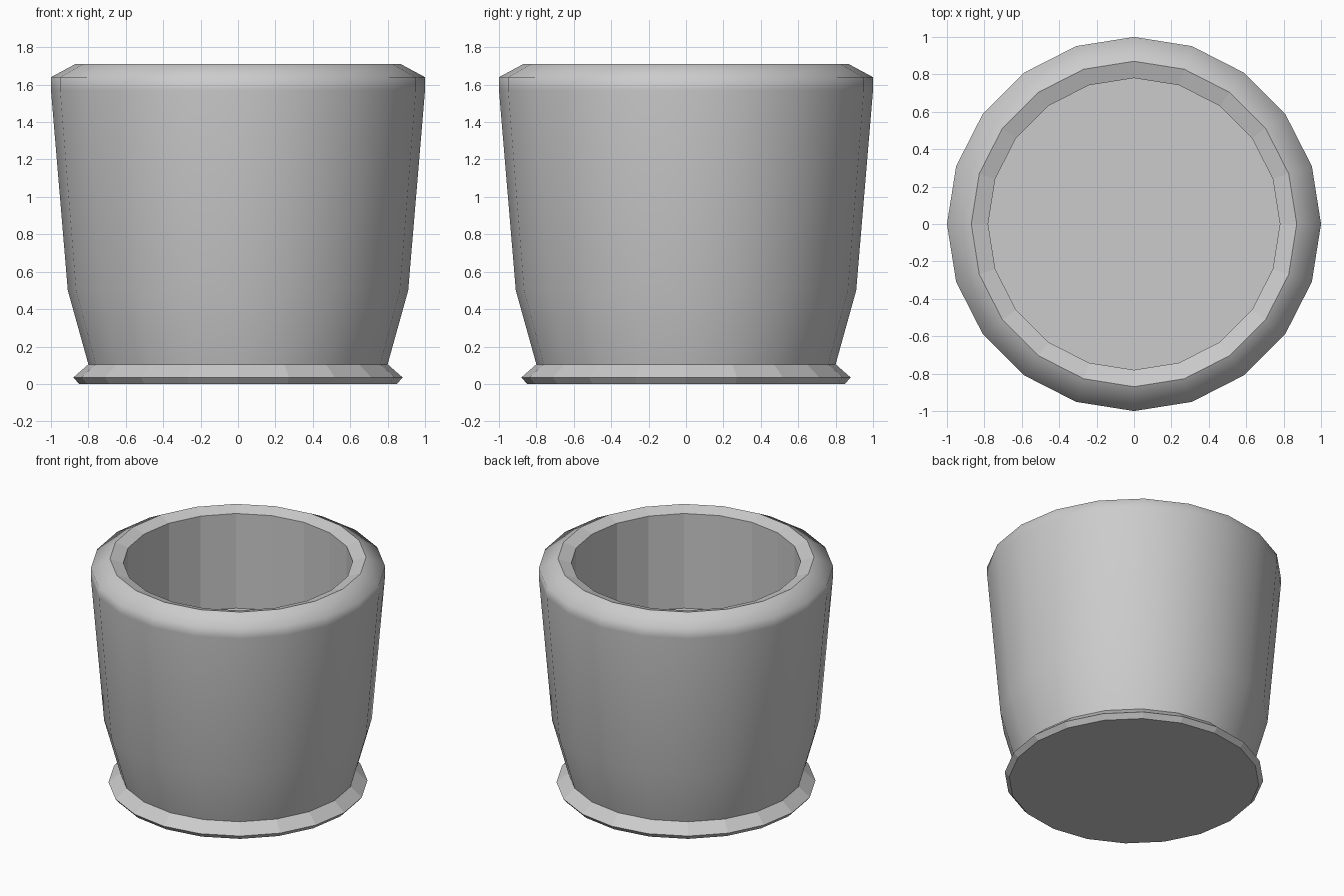
import bpy, bmesh
from math import cos, sin, pi

if "Cube" in bpy.data.objects:
    bpy.data.objects.remove(bpy.data.objects["Cube"])

SIDES = 20

def lathe(name, profile, smooth_bands=(), cap_start=False, cap_end=False):
    """Spin a (radius, z) profile round z; smooth-shade the chosen bands."""
    bm = bmesh.new()
    rings = [[bm.verts.new((r * cos(2 * pi * i / SIDES), r * sin(2 * pi * i / SIDES), z))
              for i in range(SIDES)] for r, z in profile]
    for b, (lo, hi) in enumerate(zip(rings, rings[1:])):
        for i in range(SIDES):
            j = (i + 1) % SIDES
            f = bm.faces.new((lo[i], lo[j], hi[j], hi[i]))
            f.smooth = b in smooth_bands
    if cap_start:
        bm.faces.new(rings[0][::-1])
    if cap_end:
        bm.faces.new(rings[-1])
    # Only creases between smooth and flat bands stay sharp
    for e in bm.edges:
        e.smooth = len({f.smooth for f in e.link_faces}) == 1
    mesh = bpy.data.meshes.new(name)
    bm.to_mesh(mesh)
    bm.free()
    obj = bpy.data.objects.new(name, mesh)
    bpy.context.collection.objects.link(obj)
    return obj

# Flared foot with flat facets
lathe("pot_foot", [(0.85, 0), (0.88, 0.035), (0.80, 0.105)], cap_start=True)

# Smooth outer wall and rim, then faceted lip, inner wall and soil surface
lathe("pot_body",
      [(0.80, 0.105), (0.91, 0.50), (1.0, 1.57), (1.0, 1.64), (0.87, 1.71),
       (0.78, 1.68), (0.78, 0.97)],
      smooth_bands=(0, 1, 2, 3), cap_end=True)
